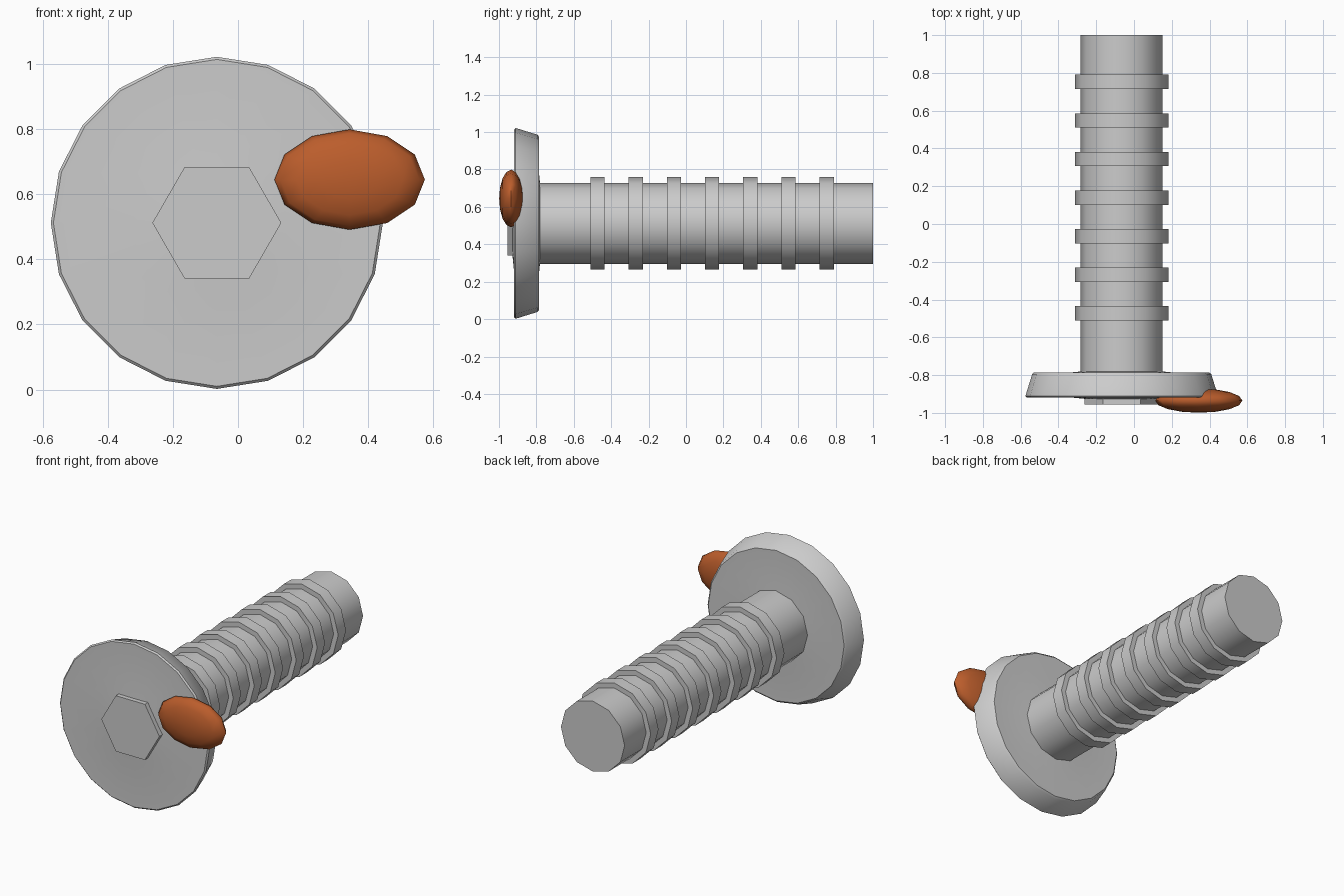
import bpy, bmesh, math
from mathutils import Matrix

if "Cube" in bpy.data.objects:
    bpy.data.objects.remove(bpy.data.objects["Cube"])

CX, CZ = -0.065, 0.512  # axis of the bolt, running along y


def finish(bm, name, angle=40):
    bmesh.ops.recalc_face_normals(bm, faces=bm.faces)
    me = bpy.data.meshes.new(name)
    bm.to_mesh(me)
    bm.free()
    ob = bpy.data.objects.new(name, me)
    bpy.context.collection.objects.link(ob)
    bpy.ops.object.select_all(action='DESELECT')
    bpy.context.view_layer.objects.active = ob
    ob.select_set(True)
    bpy.ops.object.shade_smooth_by_angle(angle=math.radians(angle))
    return ob


def lathe(name, profile, sides):
    """Turn (radius, y) points around the bolt axis and cap both ends."""
    bm = bmesh.new()
    rings = []
    for r, y in profile:
        rings.append([bm.verts.new((CX + r * math.cos(2 * math.pi * i / sides), y,
                                    CZ + r * math.sin(2 * math.pi * i / sides)))
                      for i in range(sides)])
    for a, b in zip(rings, rings[1:]):
        for i in range(sides):
            j = (i + 1) % sides
            bm.faces.new((a[i], a[j], b[j], b[i]))
    bm.faces.new(rings[0])
    bm.faces.new(rings[-1])
    return finish(bm, name)


# Flanged head with a shallow bulge front and back
lathe("head_disc", [(0.18, -0.927), (0.26, -0.919), (0.502, -0.919), (0.51, -0.911),
                    (0.474, -0.795), (0.463, -0.785), (0.26, -0.785), (0.18, -0.777)], 20)

# Hexagonal boss on the front
lathe("hex_boss", [(0.198, -0.955), (0.198, -0.90)], 6)

# Shaft and its ridges
lathe("shaft", [(0.217, -0.80), (0.217, 1.0)], 12)
for k in range(7):
    y = -0.473 + 0.2042 * k
    lathe(f"ridge_{k + 1}", [(0.248, y - 0.038), (0.248, y + 0.038)], 12)

# Rust-coloured blob on the rim of the head
bm = bmesh.new()
bmesh.ops.create_uvsphere(bm, u_segments=12, v_segments=8, radius=1)
bm.transform(Matrix.Translation((0.343, -0.935, 0.645))
             @ Matrix.Diagonal((0.231, 0.064, 0.154, 1))
             @ Matrix.Rotation(math.pi / 2, 4, 'X'))
blob = finish(bm, "rust_patch", 60)
rust = bpy.data.materials.new("rust")
rust.diffuse_color = (0.50, 0.11, 0.025, 1)
rust.use_nodes = True
rust.node_tree.nodes["Principled BSDF"].inputs["Base Color"].default_value = rust.diffuse_color
blob.data.materials.append(rust)
